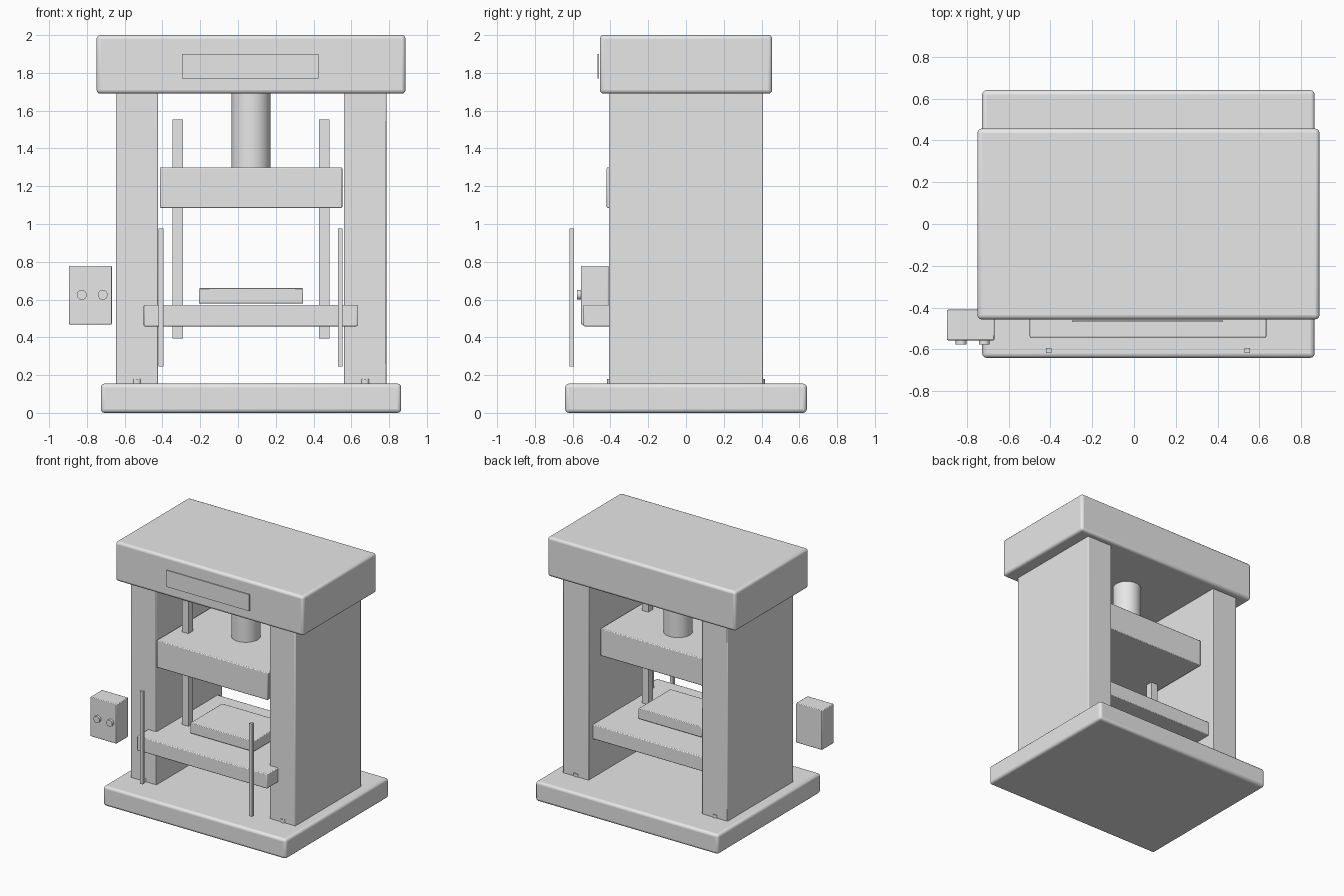
import bpy

cube = bpy.data.objects.get("Cube")
if cube:
    bpy.data.objects.remove(cube, do_unlink=True)

grey = bpy.data.materials.new("light_grey_metal")
grey.use_nodes = True
colour = (0.8, 0.8, 0.8, 1)
grey.diffuse_color = colour
grey.node_tree.nodes["Principled BSDF"].inputs["Base Color"].default_value = colour

MID = 0.069  # centre line of the frame in x


def box(name, x, y, z, bevel=0.0, segments=1):
    """Box from (min, max) ranges, with optional bevelled edges."""
    ranges = (x, y, z)
    bpy.ops.mesh.primitive_cube_add(size=1, location=[(a + b) / 2 for a, b in ranges])
    ob = bpy.context.object
    ob.name = name
    ob.scale = [b - a for a, b in ranges]
    bpy.ops.object.transform_apply(location=False, rotation=False, scale=True)
    ob.data.materials.append(grey)
    if bevel:
        mod = ob.modifiers.new("Bevel", 'BEVEL')
        mod.width = bevel
        mod.segments = segments
        bpy.ops.object.shade_smooth_by_angle()
    return ob


def cylinder(name, radius, depth, location, rotation=(0, 0, 0), vertices=32):
    bpy.ops.mesh.primitive_cylinder_add(vertices=vertices, radius=radius, depth=depth,
                                        location=location, rotation=rotation)
    ob = bpy.context.object
    ob.name = name
    ob.data.materials.append(grey)
    bpy.ops.object.shade_smooth_by_angle()
    return ob


def around(centre, half):
    return (centre - half, centre + half)


# Frame: base, crown and ram
box("base_plate", around(MID, 0.795), around(0, 0.64), (0, 0.155), 0.02, 3)
box("crown_block", around(MID, 0.818), around(0, 0.456), (1.69, 2), 0.02, 3)
box("crown_front_plate", around(MID - 0.005, 0.361), (-0.468, -0.461), (1.77, 1.9))
cylinder("ram", 0.104, 0.41, (MID, 0, 1.49), vertices=48)

# Platens and die
box("moving_platen", around(MID, 0.483), (-0.42, 0.275), (1.085, 1.3), 0.006, 2)
box("lower_table", around(MID - 0.002, 0.566), (-0.543, 0.355), (0.458, 0.572), 0.006, 2)
box("die_block", around(MID, 0.276), (-0.3, 0.1), (0.578, 0.66), 0.005, 2)

# Paired parts either side of the centre line
for side, s in (("right", -1), ("left", 1)):
    column_x = MID + s * 0.604
    box(side + "_column", around(column_x, 0.112), around(0, 0.408), (0.15, 1.7), 0.006, 2)
    box(side + "_guide_rod", around(MID + s * 0.388, 0.028), around(-0.173, 0.028), (0.395, 1.552))
    box(side + "_sensor_post", around(MID - 0.002 + s * 0.475, 0.0125), around(-0.606, 0.012), (0.246, 0.975))
    for end, y in (("front", -0.391), ("back", 0.391)):
        cylinder(f"{side}_{end}_anchor_bolt", 0.026, 0.03, (column_x, y, 0.165), vertices=16)

# Control box with two push buttons
box("control_box", (-0.895, -0.668), (-0.556, -0.41), (0.468, 0.778), 0.005, 2)
for name, x in (("outer_button", -0.827), ("inner_button", -0.716)):
    cylinder(name, 0.026, 0.03, (x, -0.562, 0.625), (1.5708, 0, 0), 24)
